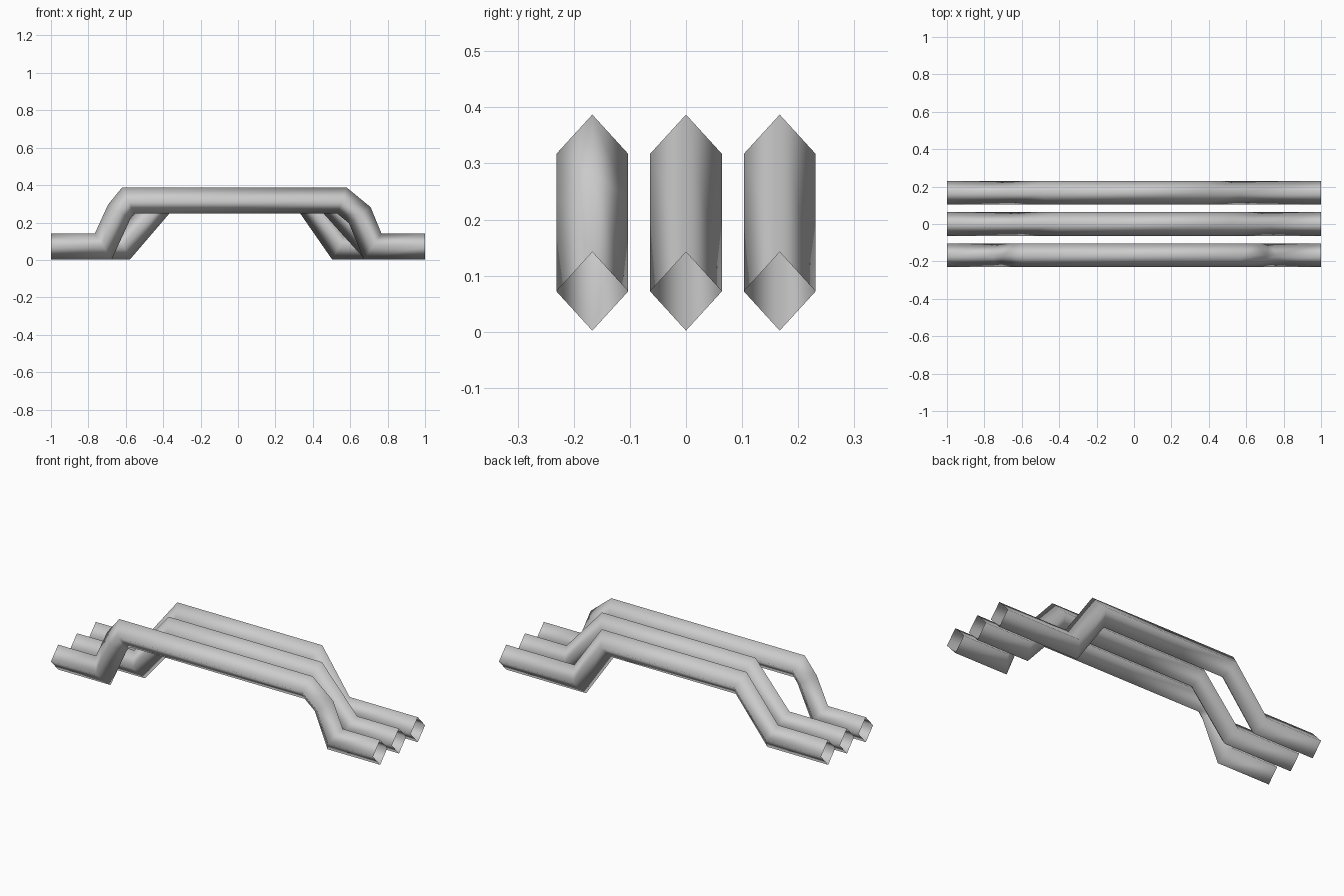
import bpy
import bmesh
from mathutils import Vector

cube = bpy.data.objects.get("Cube")
if cube:
    bpy.data.objects.remove(cube, do_unlink=True)

LOW, HIGH = 0.072, 0.317          # centre heights of the ends and the raised span
HALF_W, HALF_H = 0.064, 0.07      # diamond cross-section

grey = bpy.data.materials.new("light_grey")
grey.use_nodes = True
grey.diffuse_color = (0.6, 0.6, 0.6, 1)
grey.node_tree.nodes["Principled BSDF"].inputs["Base Color"].default_value = (0.6, 0.6, 0.6, 1)


def diamond_tube(name, y, path):
    """Sweep an open diamond section along an x-z path with mitred bends."""
    pts = [Vector((x, 0, z)) for x, z in path]
    side = Vector((0, 1, 0))
    bm = bmesh.new()
    rings = []
    for i, p in enumerate(pts):
        before = (p - pts[max(i - 1, 0)]).normalized()
        after = (pts[min(i + 1, len(pts) - 1)] - p).normalized()
        along = (before + after).normalized()
        up = along.cross(side).normalized()
        # Lengthen the mitre so the wall stays straight through the bend
        stretch = 1 / along.dot(after if after.length else before)
        rim = (up * HALF_H * stretch, side * HALF_W,
               -up * HALF_H * stretch, -side * HALF_W)
        rings.append([bm.verts.new(p + r) for r in rim])
    for a, b in zip(rings, rings[1:]):
        for k in range(4):
            n = (k + 1) % 4
            bm.faces.new((a[k], a[n], b[n], b[k]))
    bmesh.ops.recalc_face_normals(bm, faces=bm.faces)
    # Open tubes: make sure the walls face outward
    first = bm.faces[:][0]
    if first.normal.dot(first.calc_center_median() - (pts[0] + pts[1]) / 2) < 0:
        bmesh.ops.reverse_faces(bm, faces=bm.faces)
    for f in bm.faces:
        f.smooth = True
    mesh = bpy.data.meshes.new(name)
    bm.to_mesh(mesh)
    bm.free()
    mesh.materials.append(grey)
    obj = bpy.data.objects.new(name, mesh)
    obj.location.y = y
    bpy.context.collection.objects.link(obj)


# Front tube has an extra bend in each ramp
diamond_tube("front_tube", -0.167, [
    (-1, LOW), (-0.72, LOW), (-0.635, 0.258), (-0.587, HIGH),
    (0.556, HIGH), (0.651, 0.239), (0.72, LOW), (1, LOW)])

# Middle and back tubes have straight ramps
diamond_tube("middle_tube", 0, [
    (-1, LOW), (-0.61, LOW), (-0.4, HIGH),
    (0.49, HIGH), (0.71, LOW), (1, LOW)])
diamond_tube("back_tube", 0.167, [
    (-1, LOW), (-0.656, LOW), (-0.46, HIGH),
    (0.37, HIGH), (0.54, LOW), (1, LOW)])
